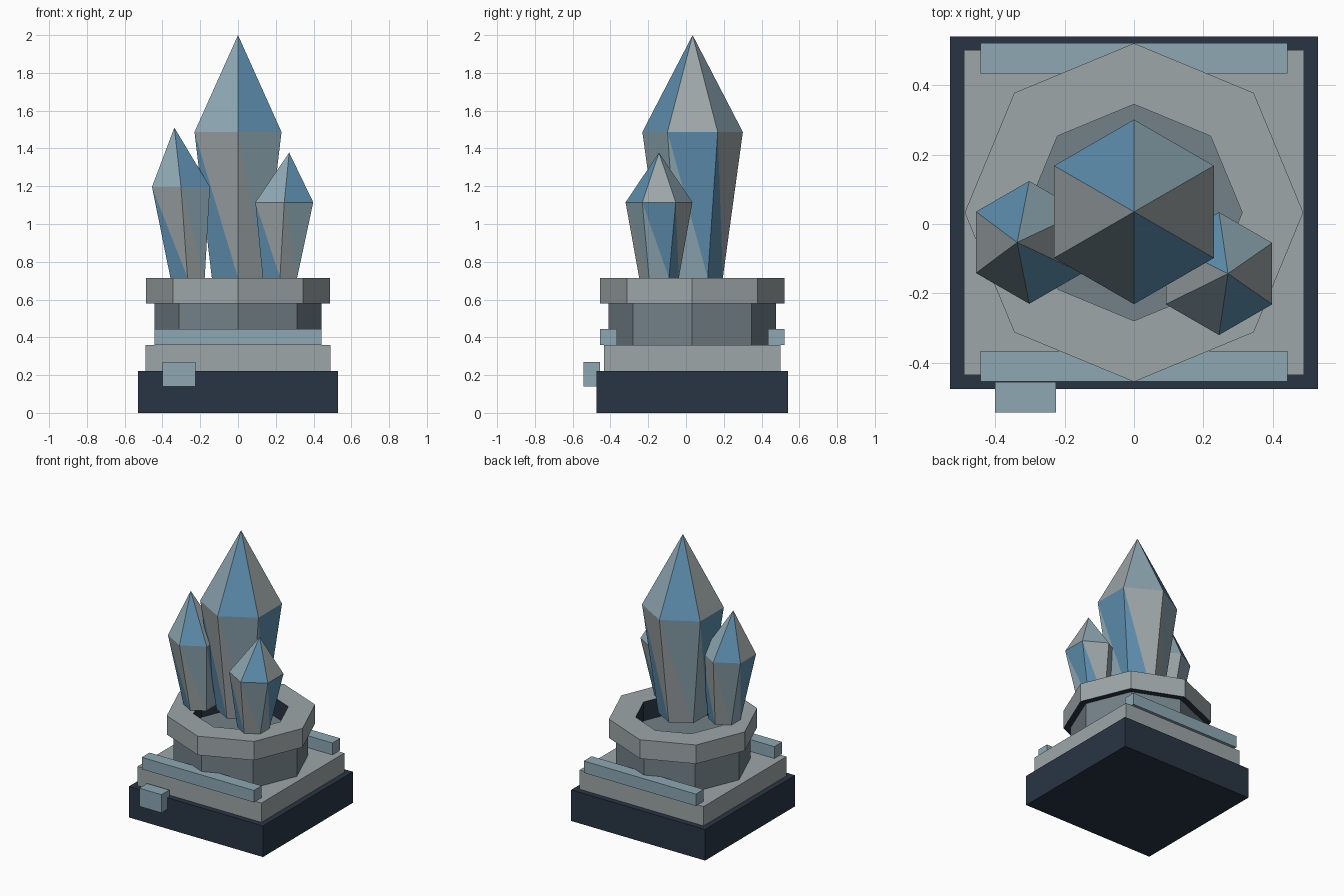
import bpy, bmesh
from math import cos, sin, pi
from mathutils import Vector

if "Cube" in bpy.data.objects:
    bpy.data.objects.remove(bpy.data.objects["Cube"])

CY = 0.033  # y centre of the pedestal


def material(name, rgb):
    m = bpy.data.materials.new(name)
    m.diffuse_color = (*rgb, 1)
    m.use_nodes = True
    m.node_tree.nodes["Principled BSDF"].inputs["Base Color"].default_value = m.diffuse_color
    return m


NAVY = material("navy", (0.022, 0.036, 0.058))
STONE = material("stone", (0.34, 0.38, 0.39))
SLATE = material("slate", (0.17, 0.22, 0.245))
TEAL = material("pale_teal", (0.27, 0.39, 0.45))
BLUE = material("blue", (0.11, 0.27, 0.42))


def finish(name, bm, mats):
    me = bpy.data.meshes.new(name)
    bmesh.ops.recalc_face_normals(bm, faces=bm.faces)
    bm.to_mesh(me)
    bm.free()
    for m in mats:
        me.materials.append(m)
    ob = bpy.data.objects.new(name, me)
    bpy.context.collection.objects.link(ob)
    return ob


def box(name, lo, hi, mat):
    bm = bmesh.new()
    bmesh.ops.create_cube(bm, size=1)
    lo, hi = Vector(lo), Vector(hi)
    for v in bm.verts:
        v.co = (lo + hi) / 2 + v.co * (hi - lo)
    return finish(name, bm, [mat])


def loop(bm, n, r, x, y, z, start=-pi / 2):
    return [bm.verts.new((x + r * cos(start + 2 * pi * i / n),
                          y + r * sin(start + 2 * pi * i / n), z)) for i in range(n)]


def crystal(name, foot, foot_r, shoulder, r, tip):
    """Six-sided tapered shaft with a pointed cap, facets cycling three colours."""
    bm = bmesh.new()
    low = loop(bm, 6, foot_r, *foot)
    top = loop(bm, 6, r, *shoulder)
    apex = bm.verts.new(tip)
    for i in range(6):
        j = (i + 1) % 6
        for k, tri in enumerate(((top[i], low[i], low[j]),
                                 (top[i], low[j], top[j]),
                                 (top[i], top[j], apex))):
            bm.faces.new(tri).material_index = (i + k) % 3
    bm.faces.new(low[::-1])
    return finish(name, bm, [STONE, TEAL, BLUE])


# Stepped square plinth
box("base_slab", (-0.53, -0.475, 0), (0.53, 0.541, 0.222), NAVY)
box("upper_slab", (-0.49, -0.435, 0.222), (0.49, 0.501, 0.36), STONE)

# Front and back rails, and the small front block
for side, y in (("front", -0.41), ("back", 0.478)):
    box(side + "_rail", (-0.443, y - 0.044, 0.36), (0.443, y + 0.044, 0.445), TEAL)
box("front_block", (-0.40, -0.543, 0.14), (-0.225, -0.455, 0.27), TEAL)

# Octagonal drum
bm = bmesh.new()
a, b = loop(bm, 8, 0.443, 0, CY, 0.36), loop(bm, 8, 0.443, 0, CY, 0.58)
for i in range(8):
    j = (i + 1) % 8
    bm.faces.new((a[i], a[j], b[j], b[i]))
bm.faces.new(a[::-1])
bm.faces.new(b)
finish("octagonal_drum", bm, [SLATE])

# Octagonal collar: stone outside, dark inside and underneath
bm = bmesh.new()
profile = [(0.488, 0.58), (0.488, 0.715), (0.312, 0.715), (0.312, 0.58)]
rings = [loop(bm, 8, r, 0, CY, z) for r, z in profile]
for k in range(4):
    p, q = rings[k], rings[(k + 1) % 4]
    for i in range(8):
        j = (i + 1) % 8
        bm.faces.new((p[i], p[j], q[j], q[i])).material_index = int(k >= 2)
finish("octagonal_collar", bm, [STONE, NAVY])

# Crystal cluster
crystal("main_crystal", (0, 0.035, 0.715), 0.16, (0, 0.035, 1.487), 0.266, (0, 0.035, 2))
crystal("left_crystal", (-0.267, -0.053, 0.715), 0.105,
        (-0.302, -0.053, 1.197), 0.177, (-0.337, -0.053, 1.51))
crystal("right_crystal", (0.222, -0.143, 0.715), 0.105,
        (0.245, -0.143, 1.115), 0.177, (0.271, -0.143, 1.378))
